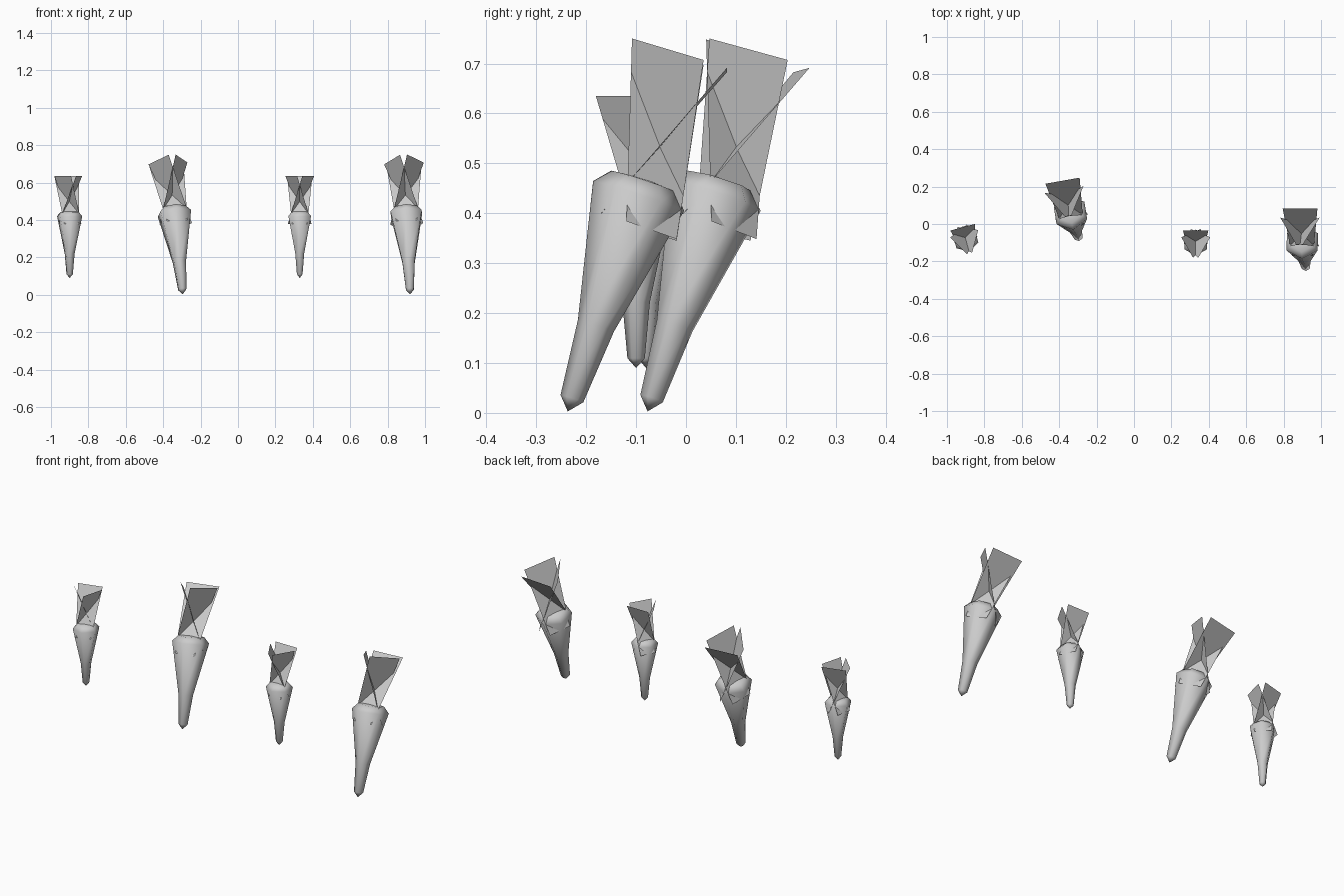
import bpy, bmesh
from math import radians, sin, cos, pi
from mathutils import Matrix, Vector

if "Cube" in bpy.data.objects:
    bpy.data.objects.remove(bpy.data.objects["Cube"])

SIDES = 6
# Root profile (radius, height), tip at the origin
PROFILE = [(0.024, 0.027), (0.038, 0.181), (0.096, 0.455), (0.068, 0.486)]
TIP, CROWN = 0.0, 0.492
LEAF_TOP, LEAF_LOW = 0.75, 0.395

# Each leaf: top edge ends, then bottom edge ends (x, y); they cross the root axis
SIDE_LEAF = [(0.106, 0.04), (0.019, -0.111), (-0.088, -0.006), (-0.035, 0.10)]
LEAVES = [
    [(-0.093, 0.089), (0.093, 0.089), (0.056, -0.06), (-0.056, -0.06)],
    SIDE_LEAF,
    [(-x, y) for x, y in SIDE_LEAF],
]


def add_object(name, bm, matrix, smooth):
    bm.normal_update()
    mesh = bpy.data.meshes.new(name)
    bm.to_mesh(mesh)
    bm.free()
    for p in mesh.polygons:
        p.use_smooth = smooth
    mesh.transform(matrix)
    obj = bpy.data.objects.new(name, mesh)
    bpy.context.collection.objects.link(obj)
    return obj


def carrot(name, loc, scale, lean_y, lean_x, yaw):
    m = (Matrix.Translation(Vector(loc)) @ Matrix.Rotation(radians(yaw), 4, 'Z')
         @ Matrix.Rotation(radians(-lean_x), 4, 'Y')
         @ Matrix.Rotation(radians(-lean_y), 4, 'X') @ Matrix.Scale(scale, 4))

    # Tapered root
    bm = bmesh.new()
    rings = []
    for r, z in PROFILE:
        rings.append([bm.verts.new((r * cos(a), r * sin(a), z))
                      for a in (pi / 2 + 2 * pi * i / SIDES for i in range(SIDES))])
    tip = bm.verts.new((0, 0, TIP))
    crown = bm.verts.new((0, 0, CROWN))
    for i in range(SIDES):
        j = (i + 1) % SIDES
        bm.faces.new((tip, rings[0][j], rings[0][i]))
        for lo, hi in zip(rings, rings[1:]):
            bm.faces.new((lo[i], lo[j], hi[j], hi[i]))
        bm.faces.new((rings[-1][i], rings[-1][j], crown))
    add_object(name + "_root", bm, m, True)

    # Three crossing leaf blades
    bm = bmesh.new()
    for leaf in LEAVES:
        zs = (LEAF_TOP, LEAF_TOP, LEAF_LOW, LEAF_LOW)
        bm.faces.new([bm.verts.new((x, y, z)) for (x, y), z in zip(leaf, zs)])
    add_object(name + "_leaves", bm, m, False)


# Two small upright carrots and two large leaning ones
carrot("small_carrot_left", (-0.90, -0.08, 0.09), 0.727, 0, 0, 15)
carrot("small_carrot_right", (0.33, -0.10, 0.09), 0.727, 0, 0, 0)
carrot("large_carrot_left", (-0.295, -0.077, 0.003), 1.0, 18.2, 2.7, 10)
carrot("large_carrot_right", (0.92, -0.237, 0.003), 1.0, 18.2, 2.7, 0)
